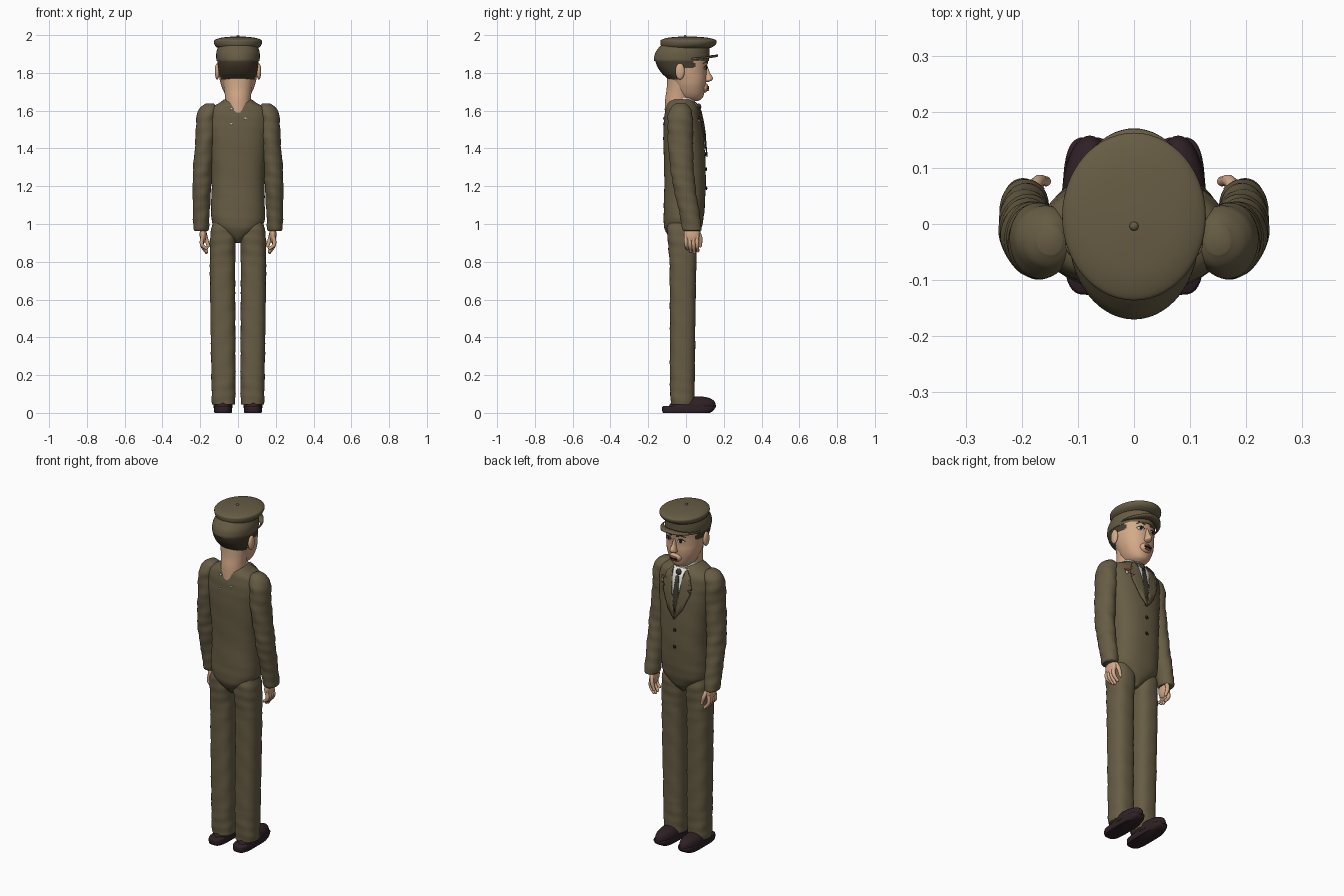
import bpy, bmesh, math
from mathutils import Vector, Matrix
from mathutils.bvhtree import BVHTree

if "Cube" in bpy.data.objects:
    bpy.data.objects.remove(bpy.data.objects["Cube"])


def material(name, r, g, b):
    m = bpy.data.materials.new(name)
    m.use_nodes = True
    m.diffuse_color = (r, g, b, 1)
    node = m.node_tree.nodes["Principled BSDF"]
    node.inputs["Base Color"].default_value = (r, g, b, 1)
    node.inputs["Roughness"].default_value = 0.8
    return m


OLIVE = material("olive cloth", 0.135, 0.108, 0.058)
SKIN = material("skin", 0.66, 0.40, 0.25)
HAIR = material("dark hair", 0.06, 0.046, 0.026)
SHOE = material("shoe leather", 0.028, 0.015, 0.018)
WHITE = material("white shirt", 0.75, 0.75, 0.72)
BLACK = material("black", 0.012, 0.011, 0.01)
TIE = material("dark tie", 0.045, 0.04, 0.028)
LIP = material("lips", 0.30, 0.11, 0.07)
RED = material("badge red", 0.5, 0.06, 0.04)


def finish(bm, name, *mats):
    bmesh.ops.recalc_face_normals(bm, faces=bm.faces)
    mesh = bpy.data.meshes.new(name)
    bm.to_mesh(mesh)
    bm.free()
    for m in mats:
        mesh.materials.append(m)
    ob = bpy.data.objects.new(name, mesh)
    bpy.context.collection.objects.link(ob)
    bpy.ops.object.select_all(action="DESELECT")
    ob.select_set(True)
    bpy.context.view_layer.objects.active = ob
    bpy.ops.object.shade_smooth_by_angle(angle=math.radians(50))
    return ob


def loft(name, rings, *mats, side=1, power=2.0, steps=5, segs=40, wobble=0.0, rule=None):
    """Rings of (height, centre x, half width, back y, front y), smoothly joined."""
    keys = [Vector(r) for r in rings]
    keys = [keys[0]] + keys + [keys[-1]]
    rows = []
    for i in range(1, len(keys) - 2):
        a, b, c, d = keys[i - 1:i + 3]
        for k in range(steps):
            t = k / steps
            rows.append(0.5 * (2 * b + (c - a) * t + (2 * a - 5 * b + 4 * c - d) * t * t
                               + (3 * b - a - 3 * c + d) * t ** 3))
    rows.append(keys[-1])
    bm = bmesh.new()
    loops = []
    for z, cx, rx, back, front in rows:
        loop = []
        for s in range(segs):
            a = math.tau * s / segs
            c, n = math.cos(a), math.sin(a)
            k = 1 + wobble * math.sin(75 * z + 2 * a) * math.cos(31 * z - a)
            x = cx + k * rx * math.copysign(abs(c) ** (2 / power), c)
            y = (back + front) / 2 + k * (front - back) / 2 * math.copysign(abs(n) ** (2 / power), n)
            loop.append(bm.verts.new((side * x, y, z)))
        loops.append(loop)
    for lo, hi in zip(loops, loops[1:]):
        for s in range(segs):
            n = (s + 1) % segs
            bm.faces.new((lo[s], lo[n], hi[n], hi[s]))
    bm.faces.new(loops[0])
    bm.faces.new(loops[-1])
    if rule:
        for f in bm.faces:
            f.material_index = rule(f.calc_center_median())
    return finish(bm, name, *mats)


def blob(name, centre, size, mat):
    bm = bmesh.new()
    bmesh.ops.create_uvsphere(bm, u_segments=20, v_segments=12, radius=1,
                              matrix=Matrix.Translation(centre) @ Matrix.Diagonal((*size, 1)))
    return finish(bm, name, mat)


def tube(name, points, radius, mat):
    cu = bpy.data.curves.new(name, "CURVE")
    cu.dimensions = "3D"
    cu.bevel_depth = radius
    cu.bevel_resolution = 3
    cu.use_fill_caps = True
    sp = cu.splines.new("BEZIER")
    sp.bezier_points.add(len(points) - 1)
    for i, (bp, p) in enumerate(zip(sp.bezier_points, points)):
        bp.co = p
        bp.handle_left_type = bp.handle_right_type = "AUTO"
        bp.radius = 0.75 if i == len(points) - 1 else 1
    cu.materials.append(mat)
    ob = bpy.data.objects.new(name, cu)
    bpy.context.collection.objects.link(ob)
    blob(name + "_tip", points[-1], [radius * 0.78] * 3, mat)


def surface(ob):
    tree = BVHTree.FromPolygons([v.co for v in ob.data.vertices],
                                [p.vertices for p in ob.data.polygons])

    def at(x, z, facing=1):
        hit = tree.ray_cast(Vector((x, facing, z)), Vector((0, -facing, 0)))[0]
        return hit.y if hit else 0.0
    return at


def plate(name, at, outline, mat, lift=0.003, facing=1, side=1):
    """Thin panel whose (x, z) outline is wrapped onto a surface."""
    bm = bmesh.new()
    f = bm.faces.new([bm.verts.new((side * x, 0, z)) for x, z in outline])
    bmesh.ops.triangulate(bm, faces=[f])
    bmesh.ops.subdivide_edges(bm, edges=bm.edges[:], cuts=4, use_grid_fill=True)
    for v in bm.verts:
        v.co.y = at(v.co.x, v.co.z, facing) + facing * lift
    ob = finish(bm, name, mat)
    mod = ob.modifiers.new("thickness", "SOLIDIFY")
    mod.thickness, mod.offset = 0.006, 0


def oval(cx, cz, rx, rz, n=14):
    return [(cx + rx * math.cos(math.tau * i / n), cz + rz * math.sin(math.tau * i / n)) for i in range(n)]


# Jacket body, with the hem tapering to a point between the legs
jacket = loft("jacket", [
    (0.90, 0, 0.015, -0.06, 0.03), (0.93, 0, 0.05, -0.09, 0.06), (0.965, 0, 0.10, -0.11, 0.078),
    (1.01, 0, 0.138, -0.118, 0.09), (1.10, 0, 0.142, -0.118, 0.10), (1.22, 0, 0.14, -0.115, 0.105),
    (1.35, 0, 0.148, -0.118, 0.102), (1.48, 0, 0.16, -0.12, 0.092), (1.56, 0, 0.165, -0.115, 0.08),
    (1.61, 0, 0.15, -0.108, 0.068), (1.64, 0, 0.10, -0.10, 0.05), (1.658, 0, 0.075, -0.085, 0.03)],
    OLIVE, power=2.4, segs=56, wobble=0.012)
chest = surface(jacket)

# Shirt, tie, lapels, buttons and badge
loft("shirt_collar", [(1.59, 0, 0.07, -0.07, 0.05), (1.64, 0, 0.066, -0.07, 0.05),
                      (1.668, 0, 0.062, -0.07, 0.042)], WHITE)
plate("shirt_front", chest, [(-0.05, 1.64), (0.05, 1.64), (0.035, 1.5), (0, 1.4), (-0.035, 1.5)], WHITE)
plate("tie", chest, [(-0.009, 1.6), (0.009, 1.6), (0.021, 1.45), (0, 1.395), (-0.021, 1.45)], TIE, 0.007)
blob("tie_knot", (0, 0.068, 1.62), (0.016, 0.013, 0.018), TIE)
for side, tag in ((1, "left"), (-1, "right")):
    plate("lapel_" + tag, chest, [(0.042, 1.645), (0.075, 1.61), (0.095, 1.54), (0.07, 1.535), (0.09, 1.515),
                                  (0.045, 1.41), (0, 1.355), (0, 1.39), (0.024, 1.5)], OLIVE, 0.009, side=side)
for i, z in enumerate((1.37, 1.29, 1.19)):
    blob(f"button_{i + 1}", (0, chest(0, z) + 0.003, z), (0.01, 0.005, 0.01), BLACK)
plate("badge", chest, oval(0.105, 1.565, 0.012, 0.007), RED)
plate("badge_ribbon", chest, oval(0.108, 1.545, 0.006, 0.009), WHITE)
for i, (x, z) in enumerate(((-0.035, 1.61), (0.04, 1.56), (-0.035, 1.53))):
    plate(f"back_fleck_{i + 1}", chest, oval(x, z, 0.011, 0.007, 3), WHITE, facing=-1)

# Limbs, mirrored
for side, tag in ((1, "left"), (-1, "right")):
    loft("trouser_leg_" + tag, [
        (0.045, 0.077, 0.056, -0.076, 0.04), (0.06, 0.077, 0.062, -0.082, 0.044),
        (0.2, 0.077, 0.064, -0.085, 0.047), (0.5, 0.08, 0.066, -0.085, 0.05),
        (0.8, 0.082, 0.067, -0.088, 0.055), (0.95, 0.077, 0.069, -0.1, 0.06),
        (1.02, 0.07, 0.06, -0.09, 0.05)], OLIVE, side=side, power=2.5, steps=12, wobble=0.03)
    loft("shoe_sole_" + tag, [(0, 0.079, 0.045, -0.122, 0.125), (0.012, 0.079, 0.048, -0.126, 0.145),
                              (0.03, 0.079, 0.048, -0.126, 0.155), (0.036, 0.079, 0.045, -0.122, 0.152)],
         SHOE, side=side, power=3.5)
    loft("shoe_upper_" + tag, [(0.025, 0.079, 0.05, -0.1, 0.157), (0.045, 0.079, 0.05, -0.085, 0.157),
                               (0.065, 0.079, 0.044, -0.07, 0.147), (0.08, 0.079, 0.03, -0.05, 0.12),
                               (0.086, 0.079, 0.012, 0.02, 0.09)], SHOE, side=side)
    loft("sleeve_" + tag, [
        (1.637, 0.15, 0.022, -0.055, 0.0), (1.615, 0.153, 0.046, -0.08, 0.022),
        (1.57, 0.165, 0.055, -0.095, 0.036), (1.45, 0.172, 0.053, -0.097, 0.036),
        (1.3, 0.186, 0.051, -0.082, 0.04), (1.2, 0.191, 0.049, -0.068, 0.05),
        (1.08, 0.194, 0.045, -0.04, 0.068), (0.98, 0.195, 0.041, -0.02, 0.083),
        (0.963, 0.195, 0.034, -0.012, 0.075)], OLIVE, side=side, steps=8, wobble=0.045)
    # Hand with four curled fingers and a thumb
    blob("palm_" + tag, (side * 0.185, 0.03, 0.945), (0.018, 0.042, 0.05), SKIN)
    for i in range(4):
        y, drop = 0.0 + 0.019 * i, (0.02, 0.006, 0, 0.008)[i]
        tube(f"finger_{tag}_{i + 1}", [(side * 0.188, y, 0.935), (side * 0.19, y + 0.002, 0.89),
                                       (side * 0.168, y + 0.006, 0.85 + drop)], 0.0105, SKIN)
    tube("thumb_" + tag, [(side * 0.18, 0.06, 0.965), (side * 0.17, 0.076, 0.925),
                          (side * 0.157, 0.076, 0.885)], 0.0115, SKIN)

# Neck and head, with the hair as a coloured region
loft("neck", [(1.59, 0, 0.068, -0.112, 0.02), (1.66, 0, 0.068, -0.11, 0.025),
              (1.72, 0, 0.074, -0.102, 0.03), (1.8, 0, 0.085, -0.1, 0.03)], SKIN)


def is_hair(p):
    return int((p.y < -0.045 and p.z > 1.765) or (p.y < 0.045 and p.z > 1.825))


head = loft("head", [
    (1.652, 0, 0.025, 0.01, 0.065), (1.665, 0, 0.05, -0.04, 0.085), (1.69, 0, 0.07, -0.06, 0.096),
    (1.73, 0, 0.088, -0.075, 0.104), (1.765, 0, 0.097, -0.095, 0.108), (1.80, 0, 0.104, -0.13, 0.108),
    (1.84, 0, 0.108, -0.155, 0.112), (1.875, 0, 0.108, -0.16, 0.116), (1.91, 0, 0.09, -0.13, 0.10)],
    SKIN, HAIR, power=2.2, steps=8, segs=72, rule=is_hair)
face = surface(head)
loft("nose", [(1.752, 0, 0.008, 0.09, 0.118), (1.76, 0, 0.019, 0.09, 0.136), (1.775, 0, 0.017, 0.09, 0.142),
              (1.80, 0, 0.011, 0.09, 0.127), (1.835, 0, 0.007, 0.09, 0.114)], SKIN)
blob("muzzle", (0, 0.092, 1.722), (0.038, 0.027, 0.028), SKIN)
blob("upper_lip", (0, 0.117, 1.725), (0.024, 0.006, 0.006), LIP)
blob("mouth_line", (0, 0.117, 1.717), (0.026, 0.006, 0.004), BLACK)
blob("lower_lip", (0, 0.114, 1.709), (0.02, 0.007, 0.006), LIP)
for side, tag in ((1, "left"), (-1, "right")):
    plate("eye_" + tag, face, oval(0.04, 1.825, 0.018, 0.009), WHITE, 0.0, side=side)
    plate("pupil_" + tag, face, oval(0.039, 1.826, 0.008, 0.008), BLACK, 0.002, side=side)
    plate("eyelid_" + tag, face, [(0.019, 1.826), (0.03, 1.834), (0.048, 1.834), (0.061, 1.827),
                                  (0.048, 1.839), (0.03, 1.839)], HAIR, 0.002, side=side)
    plate("eyebrow_" + tag, face, [(0.016, 1.85), (0.04, 1.857), (0.068, 1.85), (0.04, 1.864),
                                   (0.016, 1.858)], HAIR, 0.0, side=side)
    blob("ear_" + tag, (side * 0.11, -0.032, 1.808), (0.013, 0.025, 0.043), SKIN)

# Peaked cap
loft("cap_band", [(1.862, 0, 0.112, -0.168, 0.121), (1.875, 0, 0.115, -0.17, 0.123),
                  (1.905, 0, 0.115, -0.163, 0.124), (1.935, 0, 0.108, -0.143, 0.125),
                  (1.95, 0, 0.106, -0.13, 0.125)], OLIVE, segs=56)
loft("cap_crown", [(1.932, 0, 0.108, -0.125, 0.13), (1.945, 0, 0.122, -0.133, 0.152),
                   (1.962, 0, 0.128, -0.136, 0.162), (1.975, 0, 0.122, -0.131, 0.156),
                   (1.987, 0, 0.085, -0.09, 0.11), (1.993, 0, 0.02, -0.015, 0.03)], OLIVE, segs=56)
blob("cap_button", (0, -0.004, 1.993), (0.008, 0.008, 0.007), OLIVE)
bm = bmesh.new()
rows = []
for i in range(33):
    a = math.pi * i / 32
    c, s = math.cos(a), math.sin(a)
    rows.append([bm.verts.new((c * 0.113, 0.02 + s * (0.095 + 0.055 * t), 1.887 - 0.012 * abs(c) + 0.006 * t * s))
                 for t in (0, 0.5, 1)])
for p, q in zip(rows[1:-1], rows[2:-1]):
    for j in range(2):
        bm.faces.new((p[j], p[j + 1], q[j + 1], q[j]))
visor = finish(bm, "cap_visor", OLIVE)
mod = visor.modifiers.new("thickness", "SOLIDIFY")
mod.thickness, mod.offset = 0.009, 0
